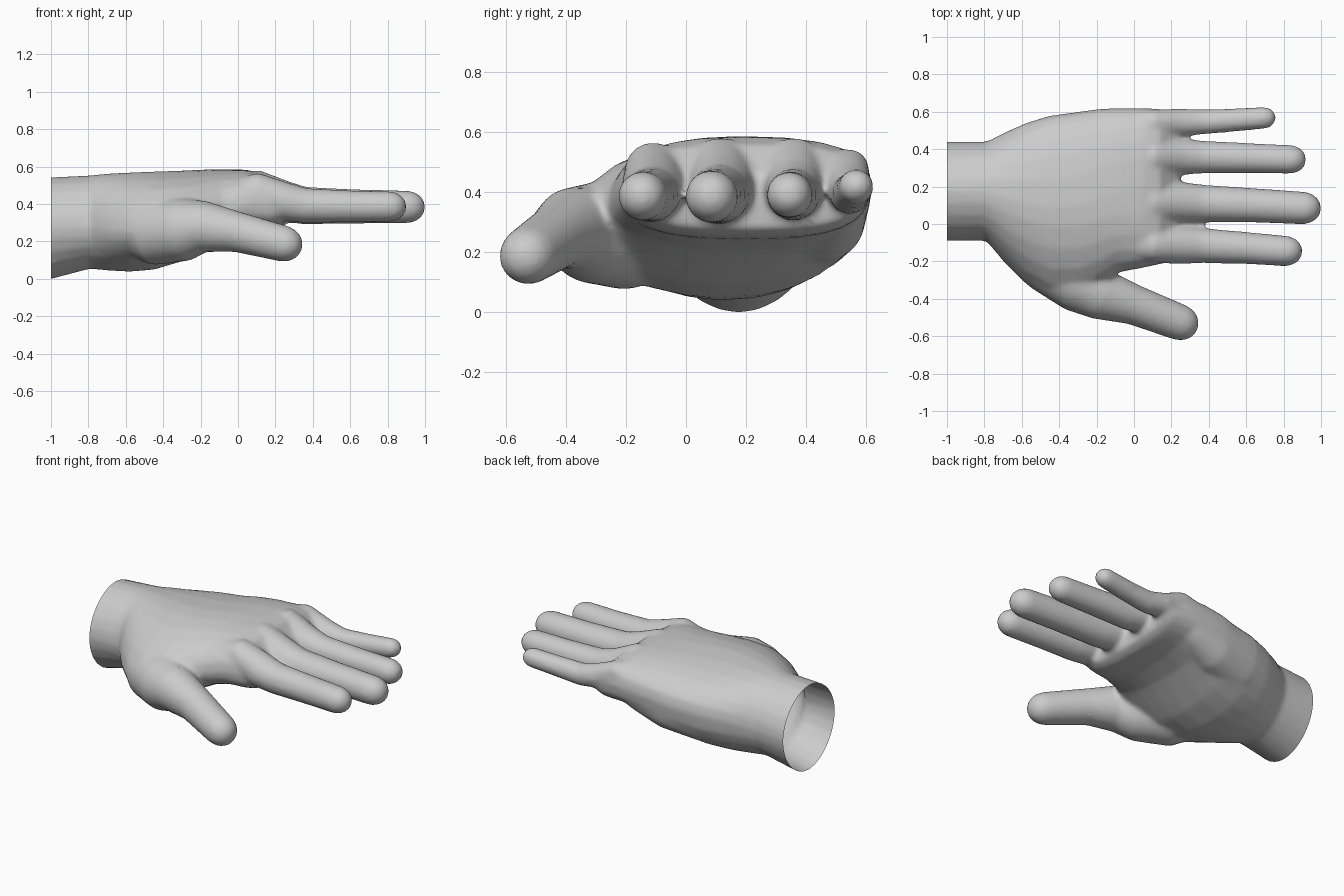
import bpy, bmesh
from math import cos, sin, tau, copysign
from mathutils import Vector

cube = bpy.data.objects.get("Cube")
if cube:
    bpy.data.objects.remove(cube, do_unlink=True)

skin = bpy.data.materials.new("plain_grey")
skin.use_nodes = True
skin.diffuse_color = (0.6, 0.6, 0.6, 1)
skin.node_tree.nodes["Principled BSDF"].inputs["Base Color"].default_value = skin.diffuse_color
SIDES = 24


def loft(name, rings):
    """Closed skin over a list of equal rings of points."""
    bm = bmesh.new()
    loops = [[bm.verts.new(p) for p in ring] for ring in rings]
    for a, b in zip(loops, loops[1:]):
        for i in range(SIDES):
            j = (i + 1) % SIDES
            bm.faces.new((a[i], a[j], b[j], b[i]))
    bm.faces.new(loops[0][::-1])
    bm.faces.new(loops[-1])
    bmesh.ops.recalc_face_normals(bm, faces=bm.faces)
    mesh = bpy.data.meshes.new(name)
    bm.to_mesh(mesh)
    bm.free()
    part = bpy.data.objects.new(name, mesh)
    bpy.context.collection.objects.link(part)
    return part


def section(x, y0, y1, bottom, top, thumb_z, little_z, thumb_power, little_power):
    """Palm cross-section: an oval whose two side edges have their own height and squareness."""
    ring = []
    for i in range(SIDES):
        c, s = cos(tau * i / SIDES), sin(tau * i / SIDES)
        power = little_power if c > 0 else thumb_power
        c = copysign(abs(c) ** (2 / power), c)
        s = copysign(abs(s) ** (2 / power), s)
        middle = thumb_z + (little_z - thumb_z) * (c + 1) / 2
        height = top - middle if s > 0 else middle - bottom
        ring.append(Vector((x, (y0 + y1) / 2 + c * (y1 - y0) / 2, middle + s * height)))
    return ring


def tube(name, path):
    """Tapered round tube through (x, y, z, radius), with a domed tip."""
    pts = [(Vector(p[:3]), p[3]) for p in path]
    end, r = pts[-1]
    ahead = (end - pts[-2][0]).normalized()
    pts += [(end + ahead * r * f, r * g) for f, g in ((0.4, 0.9), (0.75, 0.66), (0.97, 0.3))]
    rings = []
    for k, (p, r) in enumerate(pts):
        d = (pts[min(k + 1, len(pts) - 1)][0] - pts[max(k - 1, 0)][0]).normalized()
        side = d.cross(Vector((0, 0, 1))).normalized()
        up = side.cross(d)
        rings.append([p + (side * cos(tau * i / SIDES) + up * sin(tau * i / SIDES)) * r
                      for i in range(SIDES)])
    return loft(name, rings)


# Wrist and palm, hollowed below the knuckles
hand = loft("hand", [section(*s) for s in (
    (-1.10, -0.09, 0.44, -0.03, 0.535, 0.28, 0.28, 1.9, 1.9),
    (-1.00, -0.09, 0.44, 0.00, 0.545, 0.28, 0.28, 1.9, 1.9),
    (-0.79, -0.09, 0.44, 0.055, 0.555, 0.28, 0.30, 1.9, 2.0),
    (-0.69, -0.21, 0.49, 0.045, 0.565, 0.26, 0.33, 1.8, 2.1),
    (-0.58, -0.32, 0.54, 0.04, 0.57, 0.25, 0.35, 1.75, 2.2),
    (-0.45, -0.40, 0.58, 0.05, 0.575, 0.26, 0.37, 1.75, 2.3),
    (-0.30, -0.40, 0.60, 0.095, 0.58, 0.28, 0.38, 1.8, 2.4),
    (-0.20, -0.35, 0.615, 0.145, 0.585, 0.31, 0.40, 1.9, 2.5),
    (-0.08, -0.26, 0.62, 0.205, 0.588, 0.36, 0.41, 2.2, 2.6),
    (0.05, -0.235, 0.62, 0.24, 0.585, 0.40, 0.42, 2.5, 2.7),
    (0.14, -0.215, 0.615, 0.245, 0.56, 0.40, 0.42, 2.8, 2.8),
    (0.20, -0.20, 0.61, 0.252, 0.50, 0.39, 0.41, 2.8, 2.8),
    (0.245, -0.18, 0.60, 0.28, 0.46, 0.38, 0.40, 2.6, 2.6))])
parts = []

# Four fingers: root y, tip y, tip x, tip z, radius, knuckle height
for name, y0, y1, tip, z, r, knuckle in (
        ("index_finger", -0.11, -0.145, 0.905, 0.388, 0.086, 0.572),
        ("middle_finger", 0.115, 0.085, 1.005, 0.386, 0.092, 0.588),
        ("ring_finger", 0.36, 0.345, 0.925, 0.392, 0.081, 0.588),
        ("little_finger", 0.542, 0.568, 0.762, 0.42, 0.062, 0.55)):
    span = tip - r - 0.36
    parts.append(tube(name, [
        (-0.1, y0, knuckle - r * 1.6, r * 0.8),
        (0.1, y0, knuckle - r * 1.12, r * 1.1),
        (0.24, y0, 0.415, r * 1.22),
        (0.36, y0 + (y1 - y0) * 0.15, 0.393, r * 1.09),
        (0.36 + span * 0.5, (y0 + y1) / 2, (z + 0.39) / 2, r),
        (tip - r, y1, z, r * 0.95)]))

# Thumb with its fleshy root
parts.append(tube("thumb", [
    (-0.66, -0.03, 0.26, 0.10), (-0.45, -0.20, 0.25, 0.175),
    (-0.28, -0.315, 0.265, 0.168), (-0.17, -0.38, 0.28, 0.136),
    (0.00, -0.432, 0.251, 0.108), (0.25, -0.528, 0.188, 0.097)]))

# Pad along the little finger side of the palm
parts.append(tube("palm_pad", [
    (-0.60, 0.33, 0.25, 0.11), (-0.42, 0.42, 0.27, 0.135),
    (-0.20, 0.465, 0.31, 0.135), (-0.02, 0.50, 0.36, 0.105)]))

# Fuse the parts into one soft skin
for part in parts:
    join = hand.modifiers.new(part.name, "BOOLEAN")
    join.operation = "UNION"
    join.solver = "EXACT"
    join.object = part
fuse = hand.modifiers.new("fuse", "REMESH")
fuse.mode = "VOXEL"
fuse.voxel_size = 0.014
soften = hand.modifiers.new("soften", "SMOOTH")
soften.factor = 0.5
soften.iterations = 10
thin = hand.modifiers.new("thin", "DECIMATE")
thin.ratio = 0.3
bpy.context.view_layer.objects.active = hand
hand.select_set(True)
for name in [m.name for m in hand.modifiers]:
    bpy.ops.object.modifier_apply(modifier=name)
for part in parts:
    bpy.data.objects.remove(part, do_unlink=True)

# Cut the wrist open
bm = bmesh.new()
bm.from_mesh(hand.data)
bmesh.ops.bisect_plane(bm, geom=bm.verts[:] + bm.edges[:] + bm.faces[:],
                       plane_co=(-1, 0, 0), plane_no=(-1, 0, 0), clear_outer=True)
low = min(v.co.z for v in bm.verts)
bmesh.ops.translate(bm, verts=bm.verts, vec=(0, 0, -low))
bm.to_mesh(hand.data)
bm.free()

hand.data.materials.clear()
hand.data.materials.append(skin)
bpy.ops.object.shade_smooth()
